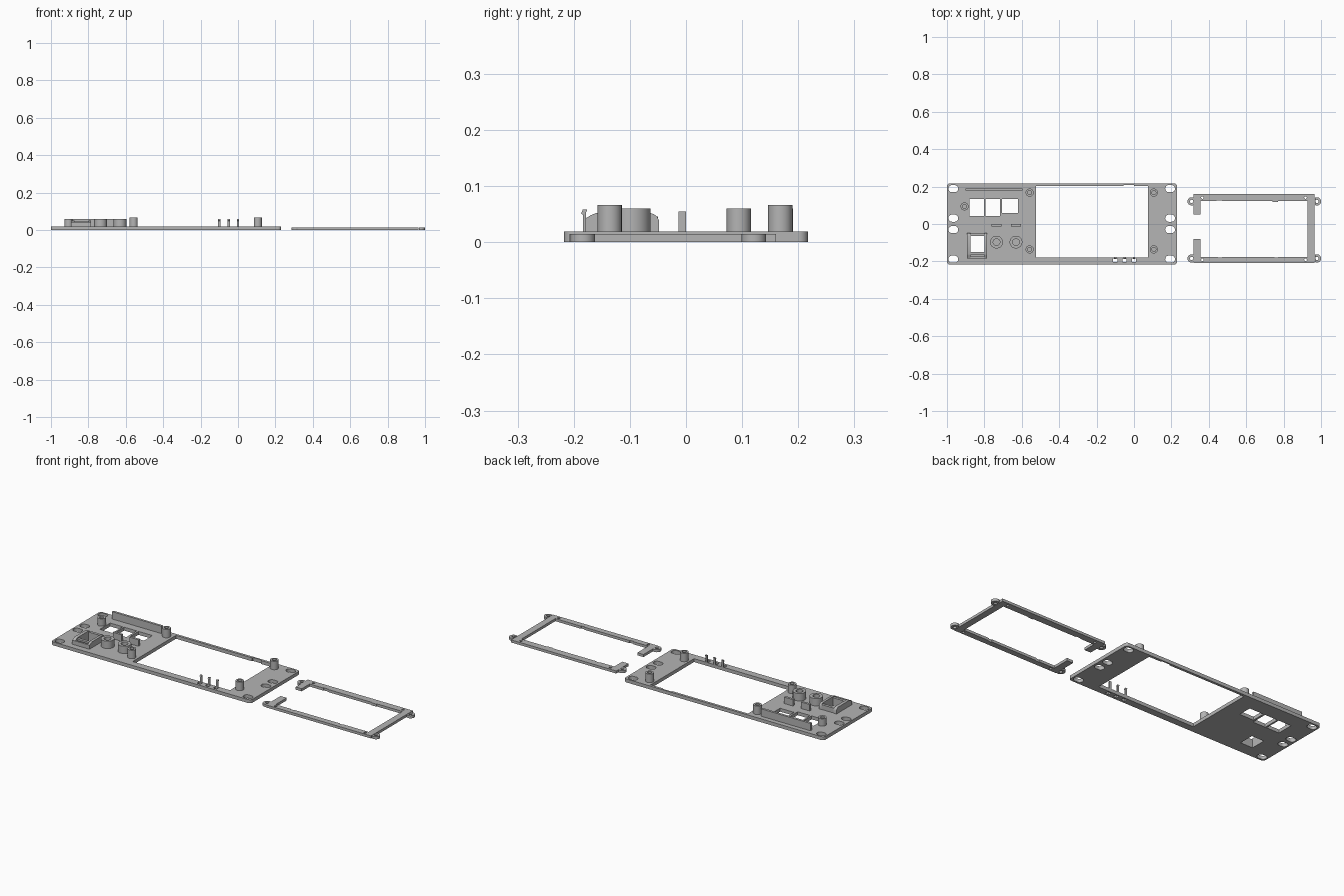
import bpy, math

if "Cube" in bpy.data.objects:
    bpy.data.objects.remove(bpy.data.objects["Cube"])

grey = bpy.data.materials.new("plastic grey")
grey.diffuse_color = (0.46, 0.46, 0.46, 1)
grey.use_nodes = True
grey.node_tree.nodes["Principled BSDF"].inputs["Base Color"].default_value = grey.diffuse_color
T = 0.019    # panel thickness


def rect(x0, x1, y0, y1):
    return [(x0, y0), (x1, y0), (x1, y1), (x0, y1)]


def circle(cx, cy, r, n=32):
    return [(cx + r * math.cos(2 * math.pi * i / n), cy + r * math.sin(2 * math.pi * i / n))
            for i in range(n)]


def rounded(x0, x1, y0, y1, r, n=8):
    pts = []
    for k, (cx, cy) in enumerate([(x1 - r, y1 - r), (x0 + r, y1 - r), (x0 + r, y0 + r), (x1 - r, y0 + r)]):
        for i in range(n + 1):
            a = math.pi / 2 * (k + i / n)
            pts.append((cx + r * math.cos(a), cy + r * math.sin(a)))
    return pts


def plate(name, loops, z0, z1, along_x=False):
    """Filled outline with holes, extruded in z (or a y/z profile extruded in x)."""
    cu = bpy.data.curves.new(name, 'CURVE')
    cu.dimensions = '2D'
    cu.fill_mode = 'BOTH'
    cu.extrude = (z1 - z0) / 2
    for loop in loops:
        s = cu.splines.new('POLY')
        s.points.add(len(loop) - 1)
        for p, (x, y) in zip(s.points, loop):
            p.co = (x, y, 0, 1)
        s.use_cyclic_u = True
    ob = bpy.data.objects.new(name, cu)
    bpy.context.collection.objects.link(ob)
    mid = (z0 + z1) / 2
    if along_x:
        ob.rotation_euler = (math.pi / 2, 0, math.pi / 2)
        ob.location = (mid, 0, 0)
    else:
        ob.location = (0, 0, mid)
    bpy.ops.object.select_all(action='DESELECT')
    ob.select_set(True)
    bpy.context.view_layer.objects.active = ob
    bpy.ops.object.convert(target='MESH')
    ob = bpy.context.object
    ob.data.materials.clear()
    ob.data.materials.append(grey)
    bpy.ops.object.mode_set(mode='EDIT')
    bpy.ops.mesh.select_all(action='SELECT')
    bpy.ops.mesh.remove_doubles(threshold=1e-5)
    bpy.ops.mesh.normals_make_consistent(inside=False)
    bpy.ops.object.mode_set(mode='OBJECT')
    bpy.ops.object.shade_smooth_by_angle(angle=math.radians(30))
    return ob


# Front panel with display opening, button windows and mounting slots
pins = (-0.10, -0.05, 0.0)
display = [(-0.524, -0.178), (0.075, -0.178), (0.075, 0.203), (0.0, 0.203), (0.0, 0.209),
           (-0.055, 0.209), (-0.055, 0.203), (-0.524, 0.203)]
loops = [rounded(-1, 0.23, -0.217, 0.217, 0.016), display,
         rect(-0.88, -0.803, 0.042, 0.133), rect(-0.794, -0.717, 0.042, 0.133),
         rect(-0.706, -0.62, 0.058, 0.133), rect(-0.875, -0.80, -0.15, -0.065)]
for cx in (-0.966, 0.193):
    for cy in (0.189, 0.031, -0.030, -0.188):
        loops.append(rounded(cx - 0.026, cx + 0.026, cy - 0.019, cy + 0.019, 0.0185))
for x in pins:
    loops.append(rect(x - 0.011, x + 0.011, -0.204, -0.185))
plate("front_panel", loops, 0, T)

# Screw standoffs
for i, (x, y, h) in enumerate([(-0.558, 0.168, 0.066), (-0.558, -0.136, 0.066), (0.106, 0.168, 0.066),
                               (0.106, -0.136, 0.066), (-0.906, 0.094, 0.060)]):
    plate(f"standoff_{i}", [circle(x, y, 0.0215), circle(x, y, 0.011)], T - 0.001, h)

# Button guide rings and the small tabs behind them
for i, x in enumerate((-0.735, -0.631)):
    plate(f"button_ring_{i}", [circle(x, -0.097, 0.034), circle(x, -0.097, 0.018)], T - 0.001, 0.060)
    plate(f"tab_{i}", [rect(x - 0.027, x + 0.027, -0.013, 0.0)], T - 0.001, 0.055)

# Long rib near the back edge
plate("back_rib", [rect(-0.90, -0.596, 0.178, 0.191)], T - 0.001, 0.060)

# Switch housing: two rounded cheeks and two cross walls around the opening
cheek = [(-0.184, T - 0.001), (-0.048, T - 0.001), (-0.048, 0.038), (-0.051, 0.045), (-0.057, 0.050),
         (-0.064, 0.052), (-0.160, 0.052), (-0.170, 0.048), (-0.178, 0.043), (-0.184, 0.041)]
for i, (x0, x1) in enumerate([(-0.893, -0.875), (-0.80, -0.786)]):
    plate(f"switch_cheek_{i}", [cheek], x0, x1, True)
plate("switch_back_wall", [rect(-0.876, -0.799, -0.065, -0.050)], T - 0.001, 0.046)
plate("switch_front_wall", [rect(-0.876, -0.799, -0.165, -0.150)], T - 0.001, 0.046)
plate("switch_front_lip", [rect(-0.893, -0.786, -0.184, -0.174)], T - 0.001, 0.042)

# Hooked clip pins along the front edge of the opening
hook = [(-0.184, 0.001), (-0.178, 0.001), (-0.178, 0.053), (-0.176, 0.058), (-0.184, 0.058),
        (-0.187, 0.051), (-0.184, 0.049)]
for i, x in enumerate(pins):
    plate(f"clip_pin_{i}", [hook], x - 0.006, x + 0.006, True)

# Separate retaining frame, open on the left, with screw ears
F = 0.0145
frame = [(0.318, 0.160), (0.965, 0.160), (0.965, -0.208), (0.318, -0.208), (0.318, -0.080),
         (0.356, -0.080), (0.356, -0.176), (0.45, -0.176), (0.45, -0.180), (0.47, -0.180),
         (0.47, -0.176), (0.75, -0.176), (0.75, -0.180), (0.77, -0.180), (0.77, -0.176),
         (0.928, -0.176), (0.928, 0.122), (0.77, 0.122), (0.77, 0.118), (0.74, 0.118),
         (0.74, 0.122), (0.47, 0.122), (0.47, 0.126), (0.44, 0.126), (0.44, 0.122),
         (0.356, 0.122), (0.356, 0.052), (0.318, 0.052)]
holes = [circle(x, y, 0.007, 16) for x in (0.366, 0.917) for y in (0.141, -0.192)]
plate("retaining_frame", [frame] + holes, 0, F)
for i, (x, side) in enumerate([(0.308, 1), (0.978, -1)]):
    for j, y in enumerate((0.121, -0.184)):
        # Round ear that blends straight into the frame side
        join = x + side * 0.0105
        arc = [(x + side * 0.022 * math.cos(a), y + 0.022 * math.sin(a))
               for a in [math.radians(62 + k * 236 / 24) for k in range(25)]]
        plate(f"frame_ear_{i}_{j}", [arc, circle(x, y, 0.009, 16)], 0, F)
